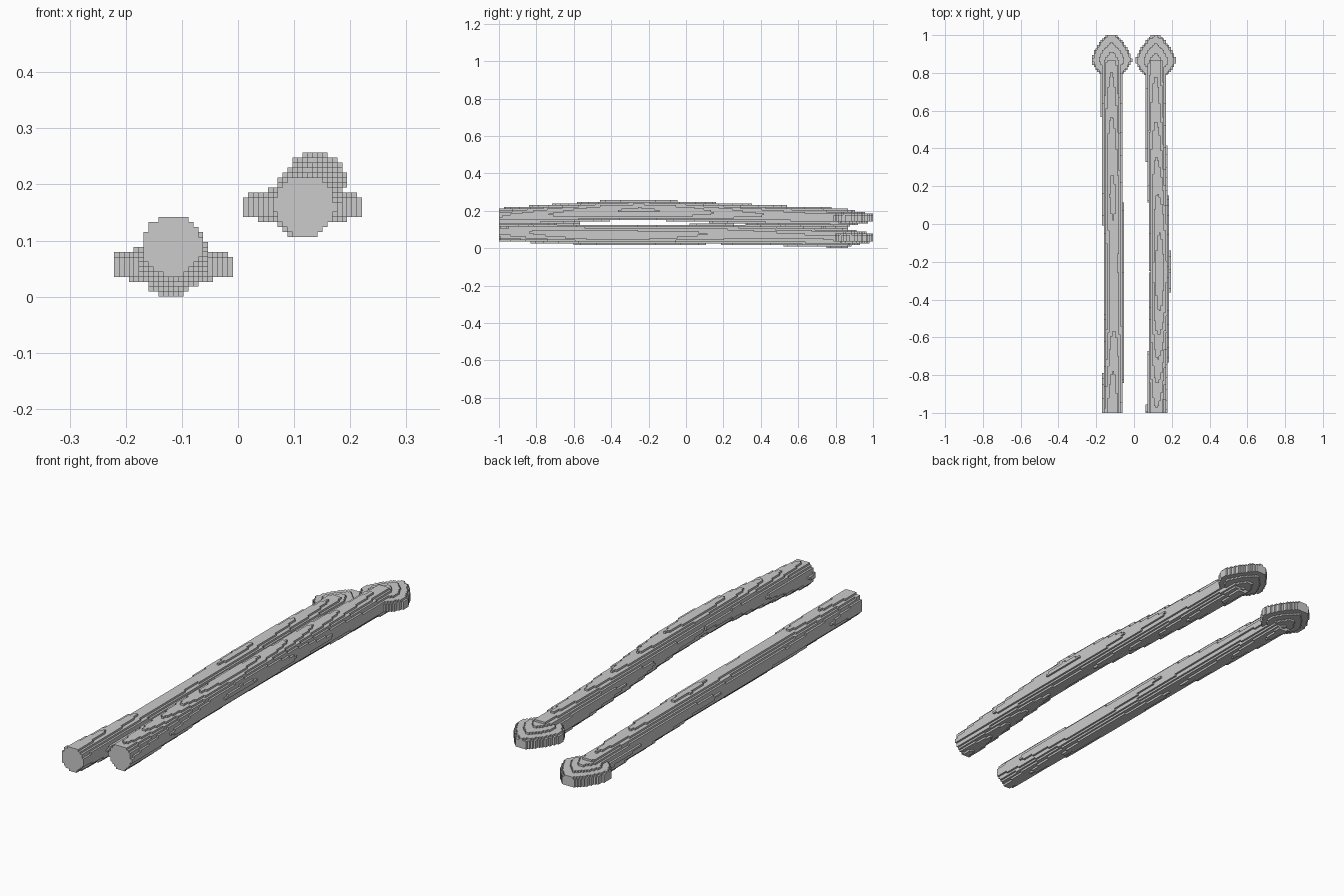
import bpy, bmesh, math

if "Cube" in bpy.data.objects:
    bpy.data.objects.remove(bpy.data.objects["Cube"])

H = 2 / 226          # block size
R = 0.054            # shaft radius
SHAFT_END = 0.87


def lerp(path, y):
    """Bent centre line: (y, x, z) stations."""
    for a, b in zip(path, path[1:]):
        if y <= b[0]:
            t = max(0, (y - a[0]) / (b[0] - a[0]))
            return a[1] + (b[1] - a[1]) * t, a[2] + (b[2] - a[2]) * t
    return path[-1][1:]


def centre(c):
    return (c[0] + 0.5) * H, (c[1] + 0.5) * H - 1, (c[2] + 0.5) * H


def shaft_cells(path):
    cells = set()
    n = math.ceil(R / H) + 1
    for j in range(int((SHAFT_END + 1) / H)):
        cx, cz = lerp(path, (j + 0.5) * H - 1)
        i0, k0 = int(cx // H), int(cz // H)
        for i in range(i0 - n, i0 + n + 1):
            for k in range(max(0, k0 - n), k0 + n + 1):
                x, _, z = centre((i, j, k))
                if (x - cx) ** 2 + (z - cz) ** 2 < R * R:
                    cells.add((i, j, k))
    return cells


def head_cells(cx, cy, cz, tip):
    """Rounded diamond in plan, thick in the middle and blunt at the rim."""
    cells = set()
    for i in range(int((cx - 0.13) // H), int((cx + 0.13) // H) + 1):
        for j in range(int((cy + 0.85) // H), 226):
            for k in range(0, int((cz + 0.07) // H)):
                x, y, z = centre((i, j, k))
                dy = y - cy
                f = ((abs(x - cx) / 0.107) ** 1.35
                     + (abs(dy) / ((tip - cy) if dy > 0 else 0.115)) ** 1.35)
                if f < 1 and abs(z - cz) < 0.0175 + 0.028 * (1 - f ** 0.75):
                    cells.add((i, j, k))
    return cells


FACES = {
    (1, 0, 0): ((1, 0, 0), (1, 1, 0), (1, 1, 1), (1, 0, 1)),
    (-1, 0, 0): ((0, 0, 0), (0, 0, 1), (0, 1, 1), (0, 1, 0)),
    (0, 1, 0): ((0, 1, 0), (0, 1, 1), (1, 1, 1), (1, 1, 0)),
    (0, -1, 0): ((0, 0, 0), (1, 0, 0), (1, 0, 1), (0, 0, 1)),
    (0, 0, 1): ((0, 0, 1), (1, 0, 1), (1, 1, 1), (0, 1, 1)),
    (0, 0, -1): ((0, 0, 0), (0, 1, 0), (1, 1, 0), (1, 0, 0)),
}


def build(name, cells, solid):
    """Skin the blocks, keeping only faces on the outside of the whole rod."""
    bm = bmesh.new()
    verts = {}
    for c in cells:
        for d, corners in FACES.items():
            if tuple(a + b for a, b in zip(c, d)) in solid:
                continue
            loop = []
            for o in corners:
                p = tuple(a + b for a, b in zip(c, o))
                if p not in verts:
                    verts[p] = bm.verts.new((p[0] * H, p[1] * H - 1, p[2] * H))
                loop.append(verts[p])
            bm.faces.new(loop)
    # merge flat runs of blocks into long faces
    bmesh.ops.dissolve_limit(bm, angle_limit=0.01, verts=bm.verts[:], edges=bm.edges[:])
    me = bpy.data.meshes.new(name)
    bm.to_mesh(me)
    bm.free()
    bpy.context.collection.objects.link(bpy.data.objects.new(name, me))


# Two bent rods with spade-shaped tips
rods = {
    "left": ([(-1, -0.118, 0.091), (-0.8, -0.110, 0.084), (-0.5, -0.105, 0.072),
              (-0.2, -0.107, 0.070), (0.15, -0.112, 0.077), (0.45, -0.118, 0.070),
              (0.87, -0.120, 0.054)], (-0.119, 0.867, 0.056, 1.02)),
    "right": ([(-1, 0.119, 0.161), (-0.75, 0.127, 0.178), (-0.45, 0.135, 0.199),
               (-0.25, 0.138, 0.204), (0.0, 0.134, 0.197), (0.3, 0.121, 0.183),
               (0.6, 0.115, 0.169), (0.87, 0.113, 0.160)], (0.115, 0.862, 0.162, 1.01)),
}
for side, (path, head) in rods.items():
    shaft = shaft_cells(path)
    tip = head_cells(*head) - shaft
    solid = shaft | tip
    build(side + "_shaft", shaft, solid)
    build(side + "_head", tip, solid)
